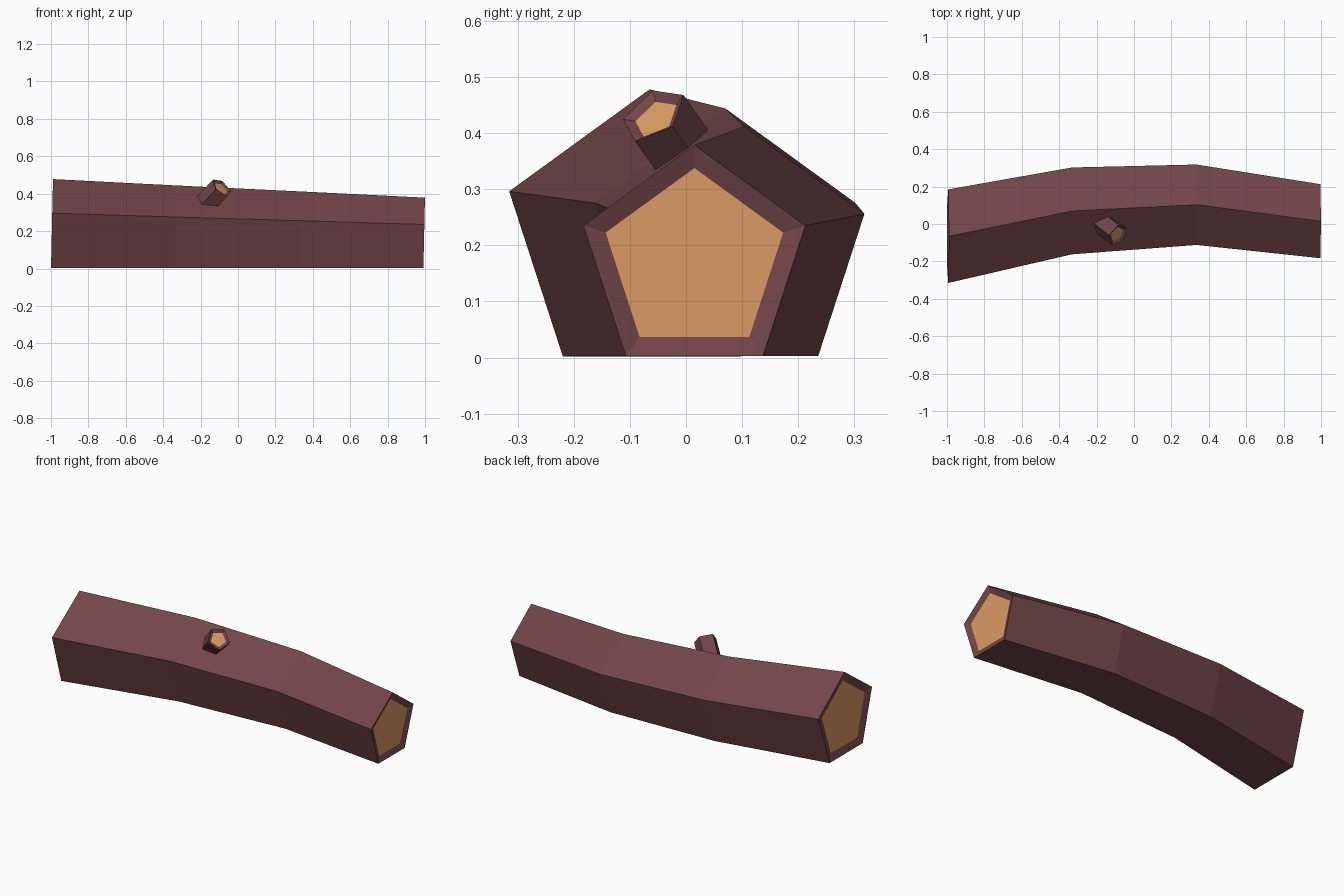
import bpy, bmesh
from math import sin, cos, tau
from mathutils import Vector

if "Cube" in bpy.data.objects:
    bpy.data.objects.remove(bpy.data.objects["Cube"])


def material(name, rgb):
    m = bpy.data.materials.new(name)
    m.diffuse_color = (*rgb, 1)
    m.use_nodes = True
    m.node_tree.nodes["Principled BSDF"].inputs["Base Color"].default_value = m.diffuse_color
    return m


BARK = material("bark", (0.17, 0.06, 0.066))
WOOD = material("cut_wood", (0.72, 0.33, 0.125))


def pentagon_tube(name, rings, up, axis, ends, ratio, recess):
    """Skin pentagon rings (centre, radius); inset and recess the listed ends."""
    axis = Vector(axis).normalized()
    side = axis.cross(Vector(up)).normalized()
    up = side.cross(axis)
    bm = bmesh.new()
    loops = []
    for c, r in rings:
        loops.append([bm.verts.new(Vector(c) + r * (up * cos(k * tau / 5) + side * sin(k * tau / 5)))
                      for k in range(5)])
    for a, b in zip(loops, loops[1:]):
        for k in range(5):
            n = (k + 1) % 5
            bm.faces.new((a[k], a[n], b[n], b[k]))
    caps = [bm.faces.new(loops[0]), bm.faces.new(loops[-1])]
    bmesh.ops.recalc_face_normals(bm, faces=bm.faces)
    for i in ends:
        thickness = (1 - ratio) * 0.809 * rings[i][1]
        bmesh.ops.inset_individual(bm, faces=[caps[i]], thickness=thickness,
                                   depth=-recess, use_even_offset=True)
        caps[i].material_index = 1
    me = bpy.data.meshes.new(name)
    bm.to_mesh(me)
    bm.free()
    me.materials.append(BARK)
    me.materials.append(WOOD)
    ob = bpy.data.objects.new(name, me)
    bpy.context.collection.objects.link(ob)
    return ob


# Bent, tapering log with pale cut ends
pentagon_tube("log",
              [((-0.995, -0.065, 0.215), 0.263),
               ((-0.333, 0.070, 0.200), 0.244),
               ((0.333, 0.103, 0.186), 0.226),
               ((0.995, 0.015, 0.171), 0.208)],
              up=(0, 0, 1), axis=(1, 0, -0.0225), ends=(0, -1), ratio=0.8, recess=0.013)

# Sawn-off branch stub growing from the front slope
tip = Vector((-0.086, -0.058, 0.433))
direction = Vector((0.60, -0.46, 0.65)).normalized()
pentagon_tube("branch_stub",
              [(tip - direction * 0.19, 0.064), (tip, 0.064)],
              up=(-0.044, -0.002, 0.042), axis=direction, ends=(-1,), ratio=0.68, recess=0.01)
